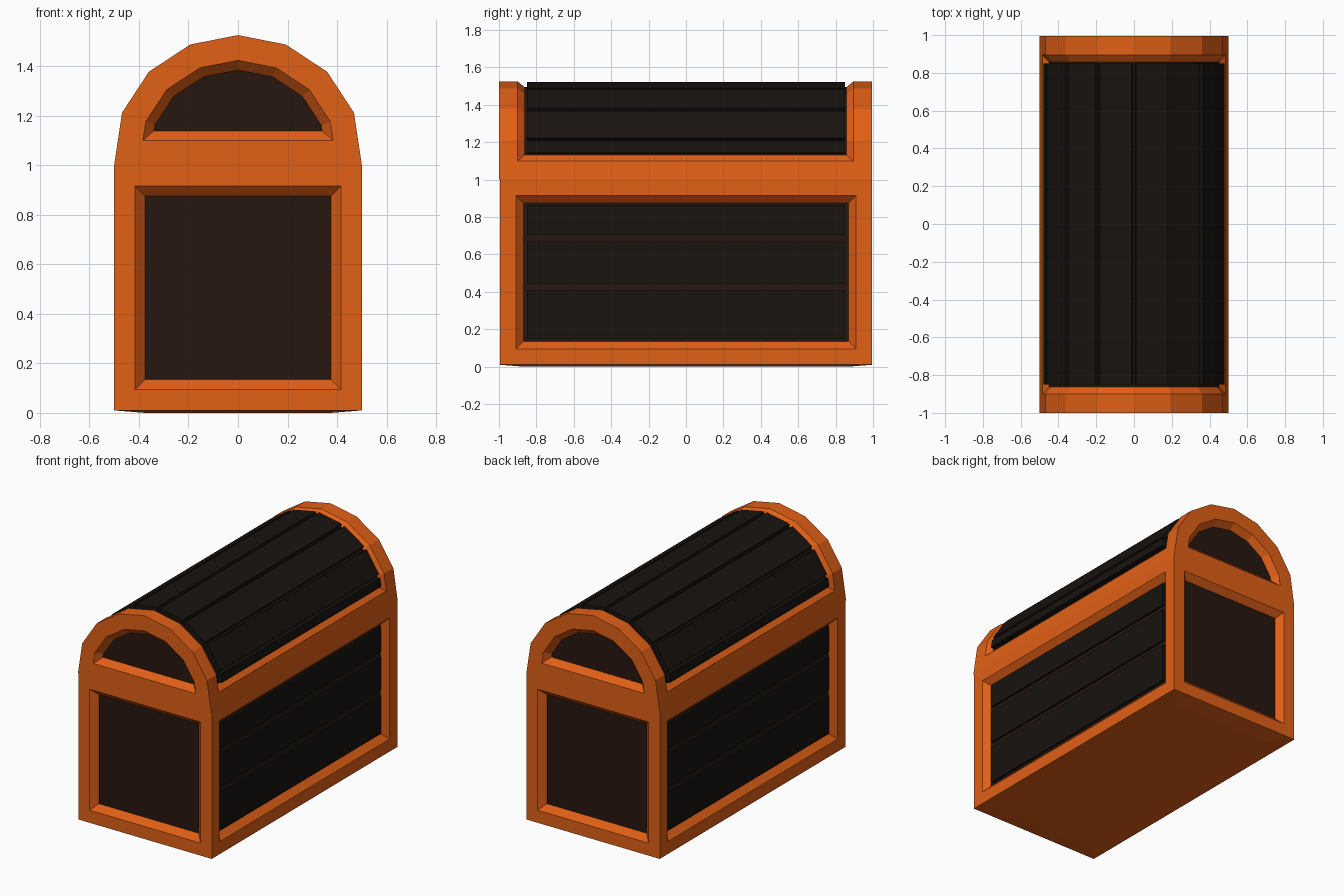
import bpy, bmesh
from mathutils import Vector

if "Cube" in bpy.data.objects:
    bpy.data.objects.remove(bpy.data.objects["Cube"])


def material(name, rgb):
    m = bpy.data.materials.new(name)
    m.diffuse_color = (*rgb, 1)
    m.use_nodes = True
    m.node_tree.nodes["Principled BSDF"].inputs["Base Color"].default_value = m.diffuse_color
    return m


ORANGE = material("orange_trim", (0.75, 0.115, 0.008))
BROWN = material("dark_brown", (0.02, 0.008, 0.005))
BLACK = material("dark_plank", (0.009, 0.0065, 0.005))


def prism(profile, y0, y1):
    """Extrude an x/z outline along y."""
    bm = bmesh.new()
    face = bm.faces.new([bm.verts.new((x, y0, z)) for x, z in profile])
    ext = bmesh.ops.extrude_face_region(bm, geom=[face])["geom"]
    bmesh.ops.translate(bm, vec=(0, y1 - y0, 0),
                        verts=[v for v in ext if isinstance(v, bmesh.types.BMVert)])
    bmesh.ops.recalc_face_normals(bm, faces=bm.faces[:])
    bm.normal_update()
    return bm


def finish(name, bm, *mats):
    me = bpy.data.meshes.new(name)
    bm.to_mesh(me)
    bm.free()
    for m in mats:
        me.materials.append(m)
    ob = bpy.data.objects.new(name, me)
    bpy.context.collection.objects.link(ob)
    return ob


def recess(bm, faces, rim, bevel, depth):
    """Flat rim, then a sloped edge down to a dark panel."""
    for thick, d in ((rim, 0), (bevel, -depth)):
        bmesh.ops.inset_region(bm, faces=faces, thickness=thick, depth=d,
                               use_even_offset=True, use_boundary=True)
        bm.normal_update()
    for f in faces:
        f.material_index = 1


# Base: framed box with four recessed panels and a slightly raised underside
bm = prism([(-0.5, 0.01), (0.5, 0.01), (0.5, 1.0), (-0.5, 1.0)], -0.995, 0.995)
walls = [f for f in bm.faces if abs(f.normal.z) < 0.5]
floor = [f for f in bm.faces if f.normal.z < -0.5]
for wall in walls:
    recess(bm, [wall], 0.085, 0.04, 0.04)
bmesh.ops.inset_region(bm, faces=floor, thickness=0.125, depth=0.01, use_even_offset=True)
finish("chest_base", bm, ORANGE, BROWN)

# Lid: faceted arch, recessed on both ends and over the curved top
half = [(0.5, 1.0), (0.468, 1.212), (0.36, 1.377), (0.193, 1.487)]
arch = half + [(0, 1.525)] + [(-x, z) for x, z in reversed(half)]
bm = prism(arch, -1.0, 0.995)
ends = [f for f in bm.faces if abs(f.normal.y) > 0.5]
curve = [f for f in bm.faces if abs(f.normal.y) < 0.5 and f.normal.z > -0.5]
for end in ends:
    recess(bm, [end], 0.10, 0.038, 0.04)
recess(bm, curve, 0.10, 0.037, 0.03)
finish("chest_lid", bm, ORANGE, BROWN)

# Lid planks: one per facet, with narrow grooves at the corners
for i, (a, b) in enumerate(zip(arch, arch[1:])):
    p, q = Vector(a), Vector(b)
    along = (q - p).normalized()
    inward = Vector((-along.y, along.x))
    start = 0.145 if i == 0 else 0.012
    stop = 0.145 if i == len(arch) - 2 else 0.012
    p, q = p + along * start, q - along * stop
    outline = [p, q, q + inward * 0.04, p + inward * 0.04]
    finish(f"lid_plank_{i + 1}", prism(outline, -0.85, 0.85), BLACK)

# Side planks: three on each long wall
for side, s in (("right", 1), ("left", -1)):
    for i, (z0, z1) in enumerate(((0.15, 0.41), (0.445, 0.67), (0.705, 0.865))):
        outline = [(s * 0.45, z0), (s * 0.475, z0), (s * 0.475, z1), (s * 0.45, z1)]
        finish(f"{side}_plank_{i + 1}", prism(outline, -0.85, 0.85), BLACK)
